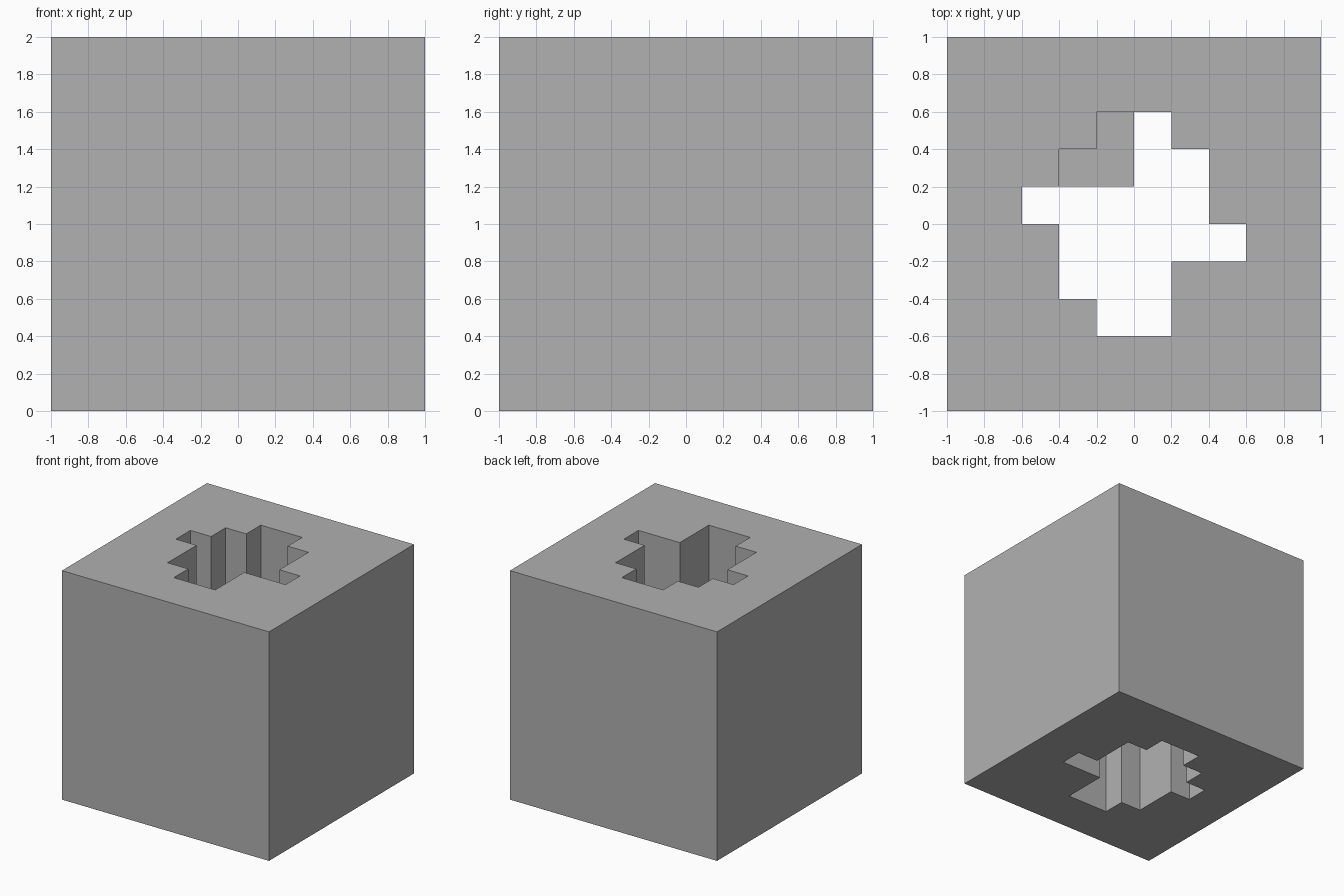
import bpy
import bmesh

if "Cube" in bpy.data.objects:
    bpy.data.objects.remove(bpy.data.objects["Cube"])

grey = bpy.data.materials.new("dark_grey")
grey.diffuse_color = (.44, .44, .44, 1)
grey.use_nodes = True
grey.node_tree.nodes["Principled BSDF"].inputs["Base Color"].default_value = grey.diffuse_color


def prism(name, outlines, z0, z1):
    """Extrude closed flat outlines (inner ones become holes) from z0 to z1."""
    curve = bpy.data.curves.new(name, 'CURVE')
    curve.dimensions = '2D'
    curve.fill_mode = 'BOTH'
    curve.extrude = (z1 - z0) / 2
    for pts in outlines:
        spline = curve.splines.new('POLY')
        spline.points.add(len(pts) - 1)
        for p, (x, y) in zip(spline.points, pts):
            p.co = (x, y, 0, 1)
        spline.use_cyclic_u = True
    obj = bpy.data.objects.new(name, curve)
    obj.location.z = (z0 + z1) / 2
    bpy.context.collection.objects.link(obj)
    bpy.ops.object.select_all(action='DESELECT')
    obj.select_set(True)
    bpy.context.view_layer.objects.active = obj
    bpy.ops.object.convert(target='MESH')
    obj = bpy.context.object

    # Weld caps to walls, face outward, shade flat
    bm = bmesh.new()
    bm.from_mesh(obj.data)
    bmesh.ops.remove_doubles(bm, verts=bm.verts, dist=1e-4)
    bmesh.ops.recalc_face_normals(bm, faces=bm.faces)
    bm.to_mesh(obj.data)
    bm.free()
    obj.data.shade_flat()
    obj.data.materials.clear()
    obj.data.materials.append(grey)
    return obj


# Cube with a stepped shaft running through it
square = [(-1, -1), (1, -1), (1, 1), (-1, 1)]
shaft = [(-.6, .2), (-.4, .2), (-.4, .4), (-.2, .4), (-.2, .6), (.2, .6),
         (.2, .4), (.4, .4), (.4, 0), (.6, 0), (.6, -.2), (.2, -.2),
         (.2, -.6), (-.2, -.6), (-.2, -.4), (-.4, -.4), (-.4, 0), (-.6, 0)]
prism("cube_body", [square, shaft], 0, 2)

# Ledge sticking out of the shaft wall halfway down
ledge = [(-.4, .2), (0, .2), (0, .6), (-.2, .6), (-.2, .4), (-.4, .4)]
prism("inner_ledge", [ledge], .8, 1.2)
